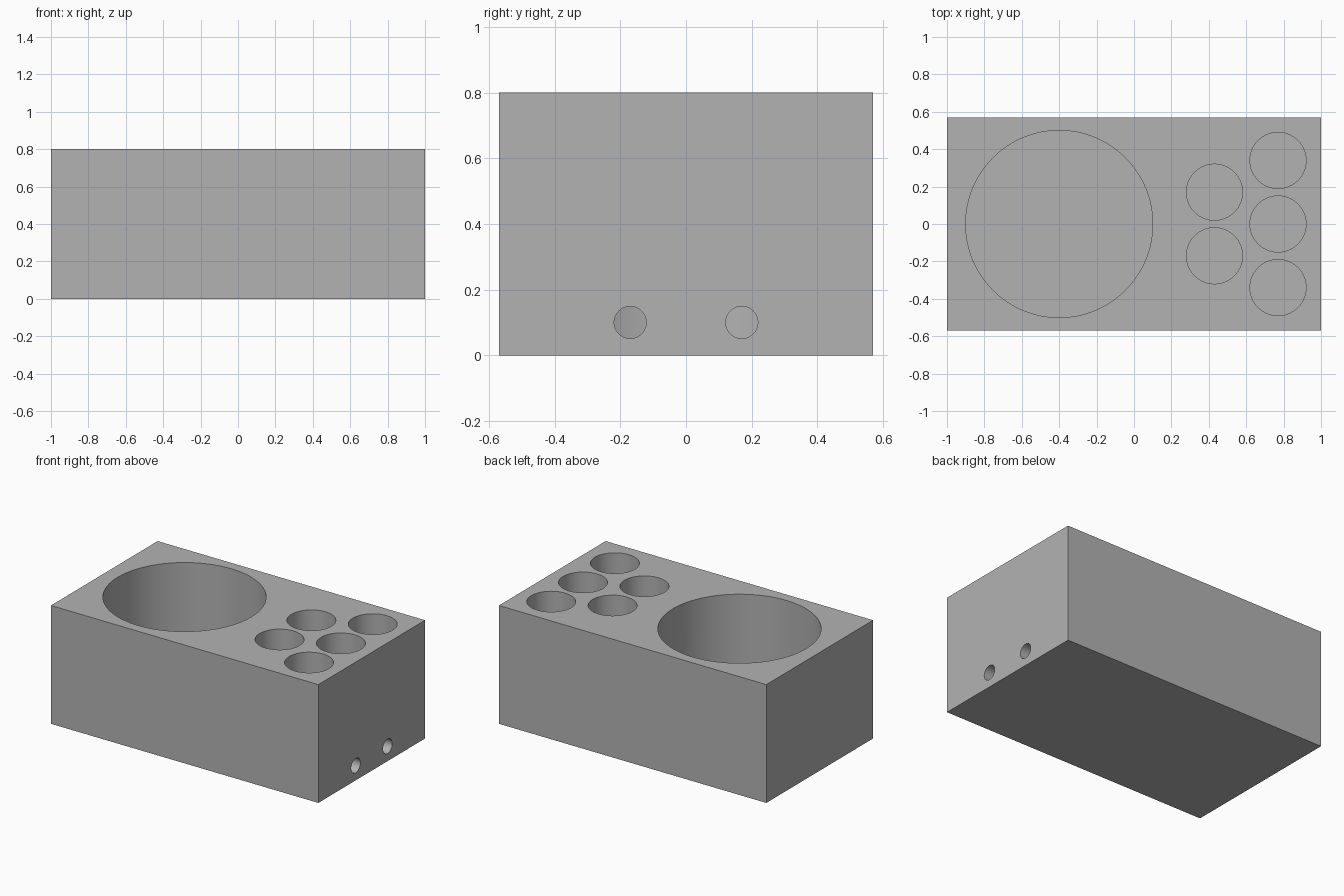
import bpy
import math

cube = bpy.data.objects.get("Cube")
if cube:
    bpy.data.objects.remove(cube, do_unlink=True)

LENGTH, DEPTH, HEIGHT = 2.0, 1.14, 0.8
FLOOR = 0.05

# Single grey material
grey = bpy.data.materials.new("plain grey")
grey.use_nodes = True
colour = (0.45, 0.45, 0.45, 1)
grey.diffuse_color = colour
grey.node_tree.nodes["Principled BSDF"].inputs["Base Color"].default_value = colour

# Solid block
bpy.ops.mesh.primitive_cube_add(size=1, location=(0, 0, HEIGHT / 2))
block = bpy.context.object
block.name = "holder_block"
block.scale = (LENGTH, DEPTH, HEIGHT)
bpy.ops.object.transform_apply(location=True, rotation=False, scale=True)
block.data.materials.append(grey)


def drill(name, radius, length, centre, rotation=(0, 0, 0), sides=64):
    """Cut a round hole into the block."""
    bpy.ops.mesh.primitive_cylinder_add(vertices=sides, radius=radius, depth=length,
                                        location=centre, rotation=rotation)
    cutter = bpy.context.object
    cutter.name = name
    cutter.hide_render = True
    cutter.data.materials.append(grey)
    cut = block.modifiers.new(name, "BOOLEAN")
    cut.operation = "DIFFERENCE"
    cut.solver = "EXACT"
    cut.object = cutter
    bpy.context.view_layer.objects.active = block
    bpy.ops.object.modifier_apply(modifier=cut.name)
    bpy.data.objects.remove(cutter, do_unlink=True)


def drill_down(name, x, y, radius, sides):
    """Cut an upright pocket from the top down to the floor."""
    top = HEIGHT + 0.1
    drill(name, radius, top - FLOOR, (x, y, (top + FLOOR) / 2), sides=sides)


# Large round pocket
drill_down("large_pocket", -0.4, 0, 0.5, 128)

# Staggered small pockets: two inner, three outer
for x, rows in ((0.43, (-0.17, 0.17)), (0.77, (-0.34, 0, 0.34))):
    for y in rows:
        drill_down("small_pocket", x, y, 0.15, 64)

# Side channels running in under the pockets
start, end = -0.2, 1.1
for y in (-0.17, 0.17):
    drill("side_channel", 0.049, end - start, ((start + end) / 2, y, 0.1),
          (0, math.pi / 2, 0), 48)

# Smooth hole walls, crisp rims
bpy.ops.object.select_all(action="DESELECT")
block.select_set(True)
bpy.context.view_layer.objects.active = block
bpy.ops.object.shade_smooth_by_angle(angle=math.radians(30))
